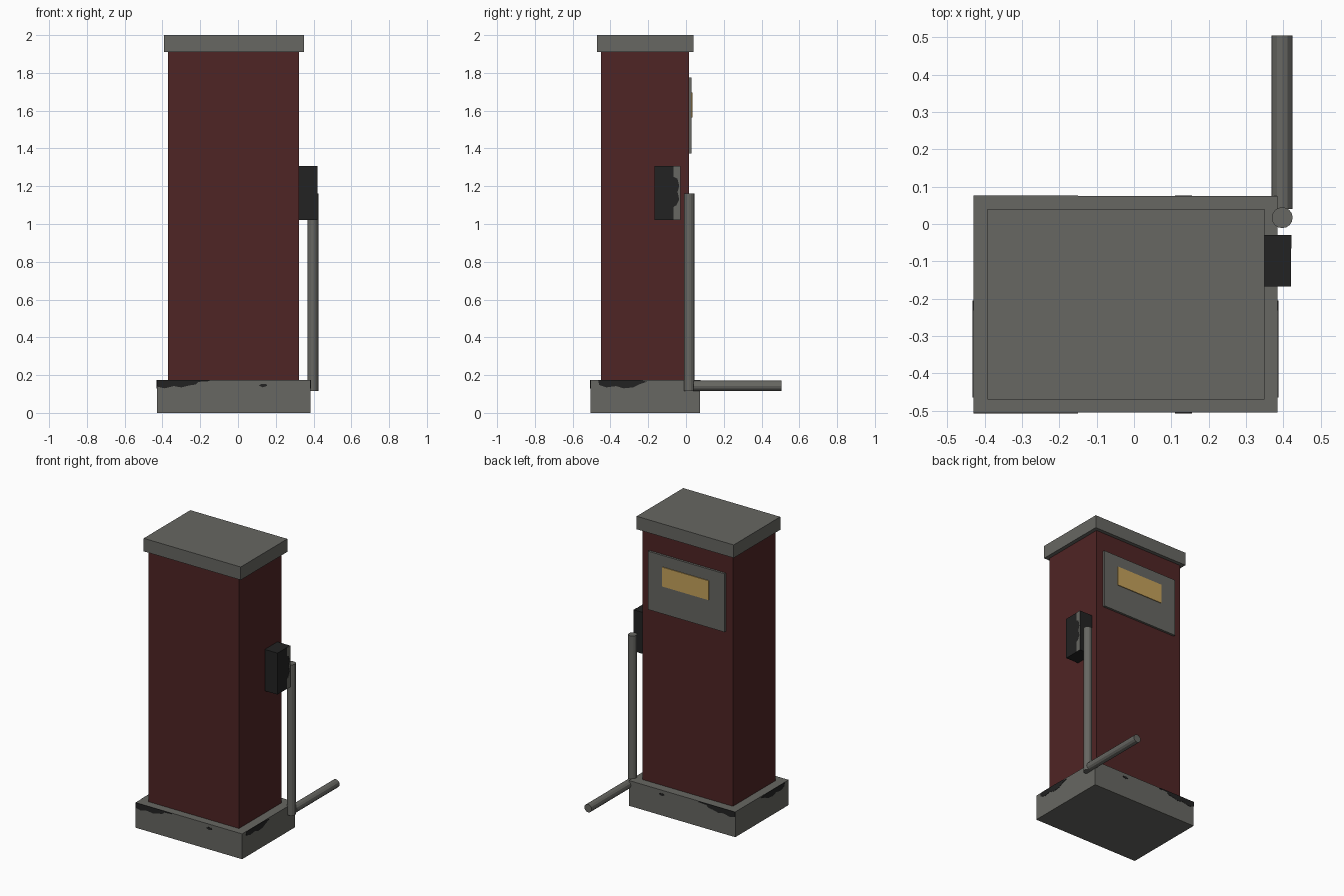
import bpy, bmesh, math
from mathutils import Vector

if "Cube" in bpy.data.objects:
    bpy.data.objects.remove(bpy.data.objects["Cube"])


def material(name, rgb):
    m = bpy.data.materials.new(name)
    m.diffuse_color = (*rgb, 1)
    m.use_nodes = True
    m.node_tree.nodes["Principled BSDF"].inputs["Base Color"].default_value = m.diffuse_color
    return m


GREY = material("weathered grey", (0.135, 0.135, 0.122))
RED = material("dark red paint", (0.078, 0.018, 0.018))
BLACK = material("black", (0.016, 0.016, 0.016))
AMBER = material("amber display", (0.56, 0.36, 0.105))


def finish(name, bm, mat):
    bmesh.ops.recalc_face_normals(bm, faces=bm.faces)
    me = bpy.data.meshes.new(name)
    bm.to_mesh(me)
    bm.free()
    me.materials.append(mat)
    ob = bpy.data.objects.new(name, me)
    bpy.context.collection.objects.link(ob)
    return ob


def box(name, x, y, z, mat):
    bm = bmesh.new()
    bmesh.ops.create_cube(bm, size=1)
    for v in bm.verts:
        v.co = Vector([(r[0] + r[1]) / 2 + c * (r[1] - r[0])
                       for r, c in zip((x, y, z), v.co)])
    return finish(name, bm, mat)


def pipe(name, start, end, radius, sides):
    a, b = Vector(start), Vector(end)
    bm = bmesh.new()
    bmesh.ops.create_cone(bm, cap_ends=True, segments=sides, radius1=radius,
                          radius2=radius, depth=(b - a).length)
    ob = finish(name, bm, GREY)
    ob.location = (a + b) / 2
    ob.rotation_euler = (b - a).to_track_quat('Z', 'Y').to_euler()
    return ob


def patch(name, pts, axis, at, out, mat):
    """Thin painted patch: pts are (u, z), on the plane axis = at, facing out (+1/-1)."""
    bm = bmesh.new()

    def place(u, z, d):
        p = at + out * d
        return (p, u, z) if axis == 'x' else (u, p, z)
    face = bm.faces.new([bm.verts.new(place(u, z, -0.001)) for u, z in pts])
    grown = bmesh.ops.extrude_face_region(bm, geom=[face])["geom"]
    shift = Vector(place(0, 0, 0.003)) - Vector(place(0, 0, 0))
    bmesh.ops.translate(bm, vec=shift,
                        verts=[g for g in grown if isinstance(g, bmesh.types.BMVert)])
    return finish(name, bm, mat)


# Cabinet
box("base", (-0.43, 0.385), (-0.505, 0.075), (0, 0.175), GREY)
box("cabinet_body", (-0.37, 0.323), (-0.45, 0.015), (0.17, 1.915), RED)
box("cap", (-0.393, 0.35), (-0.47, 0.04), (1.91, 2.0), GREY)

# Display on the back
box("display_panel", (-0.315, 0.27), (0.01, 0.03), (1.372, 1.776), GREY)
box("display_screen", (-0.198, 0.16), (0.028, 0.035), (1.563, 1.697), AMBER)

# Nozzle holder and pipes
box("nozzle_holder", (0.32, 0.42), (-0.168, -0.03), (1.02, 1.307), BLACK)
pipe("upright_pipe", (0.397, 0.017, 0.117), (0.397, 0.017, 1.162), 0.028, 16)
pipe("floor_pipe", (0.397, 0.04, 0.143), (0.397, 0.505, 0.143), 0.028, 12)

# Worn black paint on the base, repeated on opposite sides
long_wear = [(-.43, .175), (-.15, .175), (-.15, .168), (-.21, .164), (-.225, .15),
             (-.26, .145), (-.30, .135), (-.34, .142), (-.39, .13), (-.43, .14)]
side_wear = [(-.465, .172), (-.44, .175), (-.25, .175), (-.205, .165), (-.25, .15),
             (-.28, .135), (-.33, .13), (-.37, .142), (-.42, .135), (-.46, .148)]
chip = [(.11, .145), (.13, .135), (.155, .143), (.15, .152), (.125, .153)]
for tag, at, out in (("front", -0.505, -1), ("back", 0.075, 1)):
    patch(f"base_wear_{tag}", long_wear, 'y', at, out, BLACK)
    patch(f"base_chip_{tag}", chip, 'y', at, out, BLACK)
for tag, at, out in (("left", -0.43, -1), ("right", 0.385, 1)):
    patch(f"base_wear_{tag}", side_wear, 'x', at, out, BLACK)

# Bare grey edge on the nozzle holder
patch("holder_bare_edge", [(-.03, 1.02), (-.03, 1.307), (-.066, 1.307), (-.066, 1.25),
                           (-.045, 1.24), (-.036, 1.20), (-.045, 1.17), (-.036, 1.13),
                           (-.05, 1.10), (-.066, 1.09), (-.066, 1.02)],
      'x', 0.42, 1, GREY)
